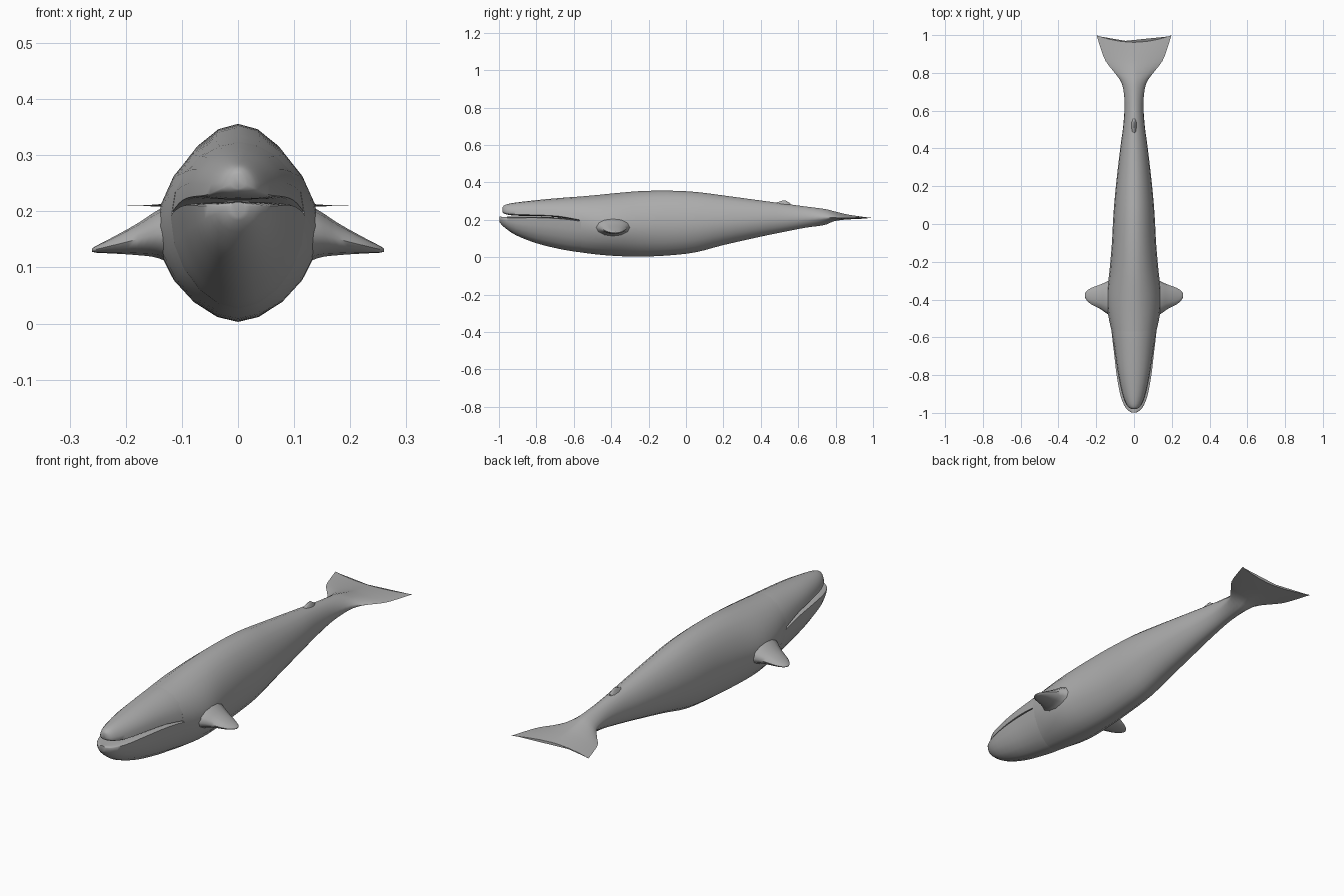
import bpy
import bmesh
from math import cos, sin, pi
from mathutils import Vector

if "Cube" in bpy.data.objects:
    bpy.data.objects.remove(bpy.data.objects["Cube"], do_unlink=True)

grey = bpy.data.materials.new("whale grey")
grey.use_nodes = True
colour = (0.42, 0.42, 0.42, 1)
grey.diffuse_color = colour
grey.node_tree.nodes["Principled BSDF"].inputs["Base Color"].default_value = colour

SIDES = 20


def spline(rows, steps=3):
    """Smooth a list of stations by Catmull-Rom interpolation."""
    rows = [Vector(r) for r in rows]
    out = []
    for i in range(len(rows) - 1):
        a, b, c, d = (rows[max(0, min(len(rows) - 1, i + k))] for k in (-1, 0, 1, 2))
        for s in range(steps):
            t = s / steps
            out.append(b + (c - a) * t / 2 + (a * 2 - b * 5 + c * 4 - d) * t ** 2 / 2
                       + (b * 3 - a - c * 3 + d) * t ** 3 / 2)
    return out + [rows[-1]]


def loft(name, rings, angle):
    """Skin closed rings of points and cap both ends."""
    bm = bmesh.new()
    loops = [[bm.verts.new(p) for p in ring] for ring in rings]
    for a, b in zip(loops, loops[1:]):
        for i in range(len(a)):
            j = (i + 1) % len(a)
            bm.faces.new((a[i], a[j], b[j], b[i]))
    bm.faces.new(loops[0])
    bm.faces.new(loops[-1])
    bmesh.ops.recalc_face_normals(bm, faces=bm.faces)
    mesh = bpy.data.meshes.new(name)
    bm.to_mesh(mesh)
    bm.free()
    mesh.materials.append(grey)
    obj = bpy.data.objects.new(name, mesh)
    bpy.context.collection.objects.link(obj)
    bpy.ops.object.select_all(action="DESELECT")
    obj.select_set(True)
    bpy.context.view_layer.objects.active = obj
    bpy.ops.object.shade_smooth_by_angle(angle=angle)
    return obj


def section(y, width, top, mid, bottom, power, sweep=0):
    """Rounded cross-section with its own height above and below the widest line."""
    ring = []
    for i in range(SIDES):
        a = 2 * pi * i / SIDES
        c, s = cos(a), sin(a)
        x = abs(c) ** (2 / power) * (1 if c > 0 else -1)
        h = abs(s) ** (2 / power) * (top - mid if s > 0 else bottom - mid)
        ring.append((width * x, y + sweep * x * x, mid + h))
    return ring


# Body, tail stock and flukes: y, half width, top, widest height, bottom, roundness, sweep
body = [
    (-.57, .118, .324, .197, .027, 1.9, 0),
    (-.48, .137, .332, .175, .015, 1.85, 0),
    (-.38, .145, .342, .165, .007, 1.8, 0),
    (-.25, .13, .353, .168, .003, 1.85, 0),
    (-.10, .117, .356, .175, .009, 1.9, 0),
    (.05, .109, .349, .18, .026, 1.9, 0),
    (.20, .096, .33, .188, .065, 1.9, 0),
    (.40, .073, .303, .2, .11, 1.9, 0),
    (.52, .057, .287, .205, .135, 1.9, 0),
    (.64, .05, .271, .21, .158, 1.8, 0),
    (.74, .063, .258, .212, .172, 1.5, 0),
    (.79, .102, .246, .211, .192, 1.15, .01),
    (.85, .15, .231, .21, .201, 1.05, .012),
    (.91, .177, .221, .21, .204, 1.05, .022),
    (.962, .198, .214, .21, .207, 1.05, .037),
]
loft("body", [section(*s) for s in spline(body)], 1.0)

# Upper jaw, with a flat palate
upper = [
    (-.98, .012, .268, .25, .24, 2),
    (-.965, .034, .281, .239, .23, 2),
    (-.91, .058, .292, .229, .222, 2),
    (-.80, .082, .305, .226, .22, 2),
    (-.68, .1, .316, .219, .213, 1.9),
    (-.57, .117, .324, .2, .194, 1.9),
    (-.50, .125, .325, .19, .18, 1.9),
]
loft("upper_jaw", [section(*s) for s in spline(upper)], 0.9)

# Lower jaw, slightly longer and wider than the upper
lower = [
    (-.998, .014, .217, .209, .19, 2),
    (-.975, .043, .216, .209, .163, 2),
    (-.91, .071, .217, .21, .118, 2),
    (-.80, .092, .217, .211, .075, 1.95),
    (-.68, .106, .212, .206, .045, 1.9),
    (-.57, .119, .199, .193, .027, 1.9),
    (-.50, .124, .18, .17, .03, 1.9),
]
loft("lower_jaw", [section(*s) for s in spline(lower)], 0.9)

# Flippers: x, centre y, centre z, half chord, half thickness
flipper = [
    (.09, -.39, .16, .115, .068),
    (.14, -.39, .16, .087, .044),
    (.18, -.385, .15, .064, .028),
    (.225, -.382, .139, .044, .014),
    (.25, -.379, .133, .025, .007),
    (.26, -.378, .131, .009, .003),
]
for side, name in ((1, "left_flipper"), (-1, "right_flipper")):
    rings = []
    for x, y, z, chord, thick in spline(flipper):
        rings.append([(side * x, y + chord * cos(2 * pi * i / 12), z + thick * sin(2 * pi * i / 12))
                      for i in range(12)])
    loft(name, rings, 1.0)

# Small dorsal fin, leaning back
fin = [
    (.475, .51, .05, .02),
    (.288, .515, .045, .012),
    (.298, .522, .02, .006),
    (.304, .525, .008, .002),
]
fin[0] = (.265, .505, .055, .022)
loft("dorsal_fin", [[(w * cos(2 * pi * i / 10), y + c * sin(2 * pi * i / 10), z) for i in range(10)]
                    for z, y, c, w in fin], 1.0)
